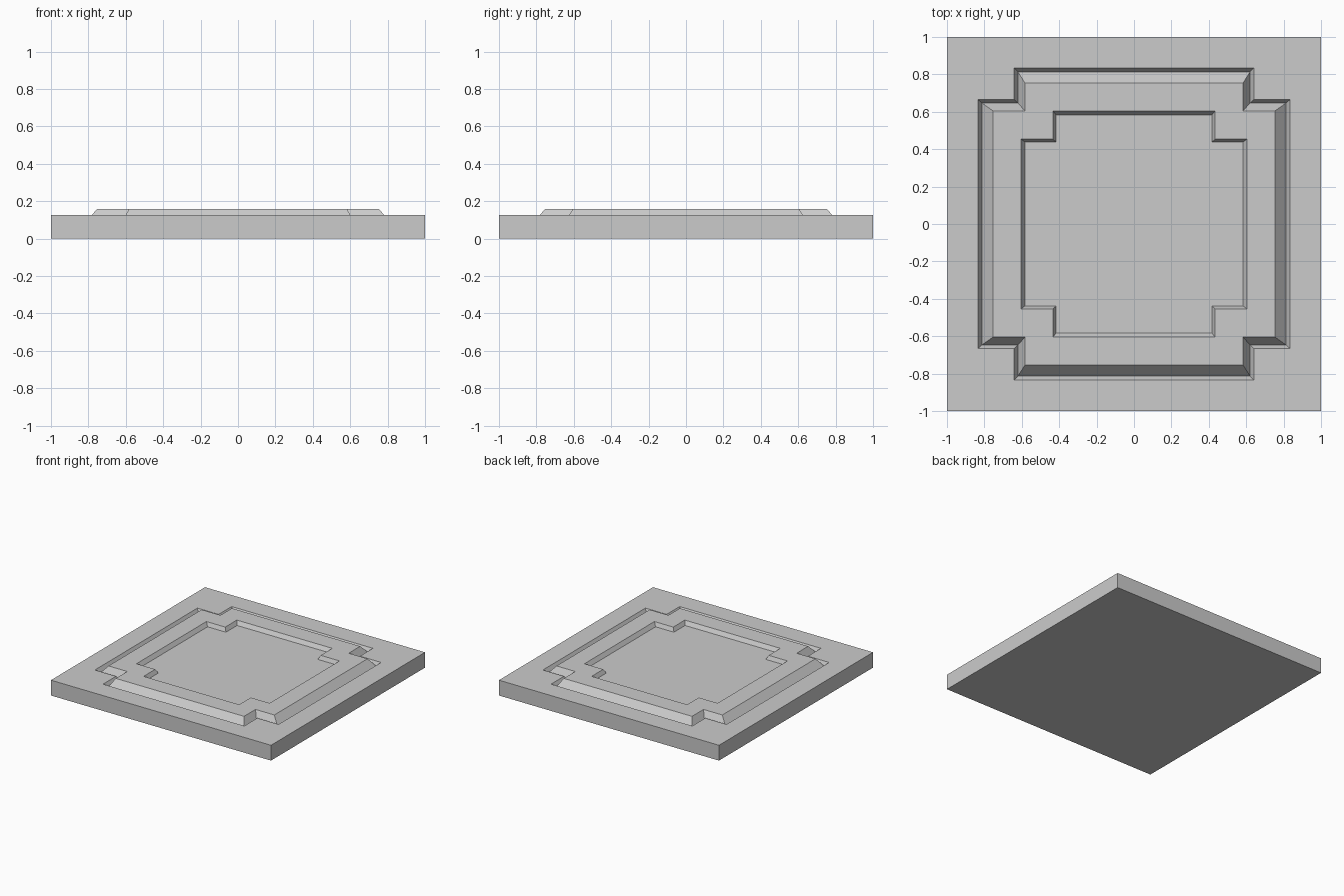
import bpy, bmesh

if "Cube" in bpy.data.objects:
    bpy.data.objects.remove(bpy.data.objects["Cube"])

SLAB_TOP = 0.126
RIDGE_TOP = 0.158
GROOVE = 0.09

# Stepped-corner outlines from outside in: reach x, reach y, notch x, notch y, height
OUTLINES = [
    (0.835, 0.835, 0.642, 0.666, SLAB_TOP),     # outer lip of the groove
    (0.814, 0.814, 0.621, 0.647, GROOVE),       # bottom of the V groove
    (0.754, 0.754, 0.583, 0.605, RIDGE_TOP),    # outer edge of the raised frame
    (0.605, 0.605, 0.434, 0.454, RIDGE_TOP),    # inner edge of the raised frame
    (0.584, 0.584, 0.417, 0.439, SLAB_TOP),     # recessed centre panel
]

bm = bmesh.new()


def loop(points, z):
    return [bm.verts.new((x, y, z)) for x, y in points]


def notched(rx, ry, nx, ny, z):
    """Counter-clockwise rectangle with a square step cut from each corner."""
    corner = [(rx, ny), (nx, ny), (nx, ry)]
    points = []
    for sx, sy in ((1, 1), (-1, 1), (-1, -1), (1, -1)):
        part = [(x * sx, y * sy) for x, y in corner]
        points += part if sx * sy > 0 else part[::-1]
    return loop(points, z)


def bridge(a, b):
    n = len(a)
    for i in range(n):
        j = (i + 1) % n
        bm.faces.new((a[i], a[j], b[j], b[i]))


# Slab sides and underside
square = [(1, 1), (-1, 1), (-1, -1), (1, -1)]
bottom = loop(square, 0)
top = loop(square, SLAB_TOP)
bridge(bottom, top)
bm.faces.new(bottom[::-1])

# Flat border between the square edge and the groove lip
rings = [notched(*o) for o in OUTLINES]
lip = rings[0]
for i in range(4):
    k = 3 * i
    bm.faces.new((top[i], lip[k + 2], lip[k + 1], lip[k]))
    bm.faces.new((top[i], top[(i + 1) % 4], lip[(k + 3) % 12], lip[k + 2]))

# Groove, raised frame and centre panel
for outer, inner in zip(rings, rings[1:]):
    bridge(outer, inner)
bm.faces.new(rings[-1])

bmesh.ops.recalc_face_normals(bm, faces=bm.faces)
mesh = bpy.data.meshes.new("panel_tile")
bm.to_mesh(mesh)
bm.free()
bpy.context.collection.objects.link(bpy.data.objects.new("panel_tile", mesh))
